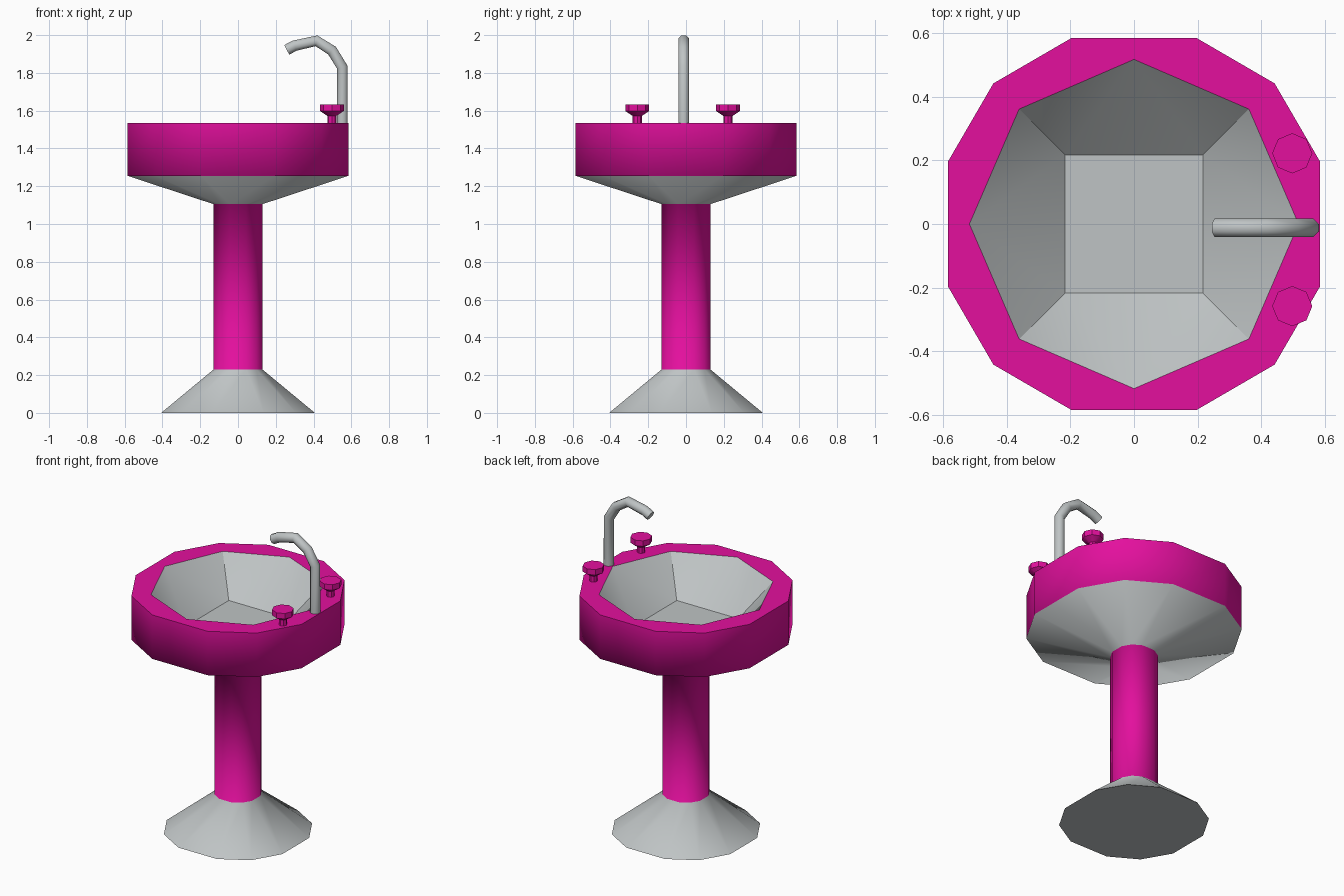
import bpy, bmesh, math
from mathutils import Vector, Matrix

if "Cube" in bpy.data.objects:
    bpy.data.objects.remove(bpy.data.objects["Cube"])


def material(name, rgb):
    m = bpy.data.materials.new(name)
    m.diffuse_color = (*rgb, 1)
    m.use_nodes = True
    m.node_tree.nodes["Principled BSDF"].inputs["Base Color"].default_value = m.diffuse_color
    return m


PINK = material("magenta", (0.77, 0.005, 0.34))
GREY = material("light grey", (0.52, 0.55, 0.555))


def finish(name, bm, mats, angle):
    bmesh.ops.remove_doubles(bm, verts=bm.verts, dist=1e-5)
    me = bpy.data.meshes.new(name)
    bm.to_mesh(me)
    bm.free()
    for m in mats:
        me.materials.append(m)
    ob = bpy.data.objects.new(name, me)
    bpy.context.collection.objects.link(ob)
    bpy.ops.object.select_all(action='DESELECT')
    ob.select_set(True)
    bpy.context.view_layer.objects.active = ob
    bpy.ops.object.shade_smooth_by_angle(angle=math.radians(angle))
    return ob


def loft(bm, rings, mats, caps):
    """Skin a list of rings; mats gives one material index per band."""
    loops = [[bm.verts.new(p) for p in r] for r in rings]
    n = len(loops[0])
    for a, b, mi in zip(loops, loops[1:], mats):
        for i in range(n):
            j = (i + 1) % n
            bm.faces.new((a[i], a[j], b[j], b[i])).material_index = mi
    if caps[0]:
        bm.faces.new(loops[0][::-1]).material_index = mats[0]
    if caps[1]:
        bm.faces.new(loops[-1]).material_index = mats[-1]


# Twelve-sided outline shared by foot, column and basin (half-width w)
def outline(w, z):
    quarter = [(w, -w / 3), (w, w / 3), (w * 0.755, w * 0.755)]
    pts = []
    for k in range(4):
        r = Matrix.Rotation(k * math.pi / 2, 3, 'Z')
        pts += [r @ Vector((x, y, z)) for x, y in quarter]
    return pts


TOP, FLOOR, W = 1.535, 1.315, 0.585

# Foot, column, basin underside and rim side
bm = bmesh.new()
rings = [outline(w, z) for w, z in
         [(0.407, 0), (0.129, 0.23), (0.129, 1.105), (W, 1.255), (W, TOP)]]
loft(bm, rings, [1, 0, 1, 0], (True, False))
# Flat rim top, from the twelve-sided outside to the eight-sided opening
P, Q, R = (0.517, 0, TOP), (0.361, 0.361, TOP), (0, 0.517, TOP)
A, B, C = outline(W, TOP)[:3]
D = outline(W, TOP)[3]
for k in range(4):
    rot = Matrix.Rotation(k * math.pi / 2, 3, 'Z')
    for f in ((A, B, P), (B, C, Q, P), (C, D, R, Q)):
        bm.faces.new([bm.verts.new(rot @ Vector(p)) for p in f])
finish("pedestal_and_rim", bm, [PINK, GREY], 75)

# Inner bowl: octagonal opening down to a square floor
bm = bmesh.new()
F1, F0, Q0 = (0.217, 0.217, FLOOR), (0.217, -0.217, FLOOR), (0.361, -0.361, TOP)
for k in range(4):
    rot = Matrix.Rotation(k * math.pi / 2, 3, 'Z')
    for f in ((P, Q, F1), (P, F1, F0), (P, F0, Q0)):
        bm.faces.new([bm.verts.new(rot @ Vector(p)) for p in f])
bm.faces.new([bm.verts.new((x * 0.217, y * 0.217, FLOOR))
              for x, y in ((-1, -1), (1, -1), (1, 1), (-1, 1))])
finish("bowl", bm, [GREY], 27)

# Faucet: octagonal tube swept along a bent path in the xz plane
path = [Vector(p) for p in ((0.552, 1.53), (0.552, 1.83), (0.498, 1.918),
                            (0.415, 1.970), (0.300, 1.944), (0.258, 1.922))]
rings = []
for i, p in enumerate(path):
    d1 = (p - path[max(i - 1, 0)]).normalized()
    d2 = (path[min(i + 1, len(path) - 1)] - p).normalized()
    t = (d1 + d2).normalized()
    side = Vector((t.y, 0, -t.x))
    ring = []
    for k in range(8):
        a = math.pi / 8 + k * math.pi / 4
        ring.append(Vector((p.x, -0.012, p.y)) + 0.031 * math.cos(a) * side
                    + Vector((0, 0.031 * math.sin(a), 0)))
    rings.append(ring)
bm = bmesh.new()
loft(bm, rings, [0] * 5, (True, True))
bmesh.ops.recalc_face_normals(bm, faces=bm.faces)
finish("faucet", bm, [GREY], 50)

# Two tap knobs: thin stem flaring to an octagonal head
for name, y in (("left_knob", 0.222), ("right_knob", -0.258)):
    bm = bmesh.new()
    rings = [[(0.497 + r * math.cos(k * math.pi / 4),
               y + r * math.sin(k * math.pi / 4), z) for k in range(8)]
             for r, z in ((0.024, 1.53), (0.024, 1.572), (0.063, 1.598), (0.063, 1.633))]
    loft(bm, rings, [0] * 3, (True, True))
    finish(name, bm, [PINK], 30)
